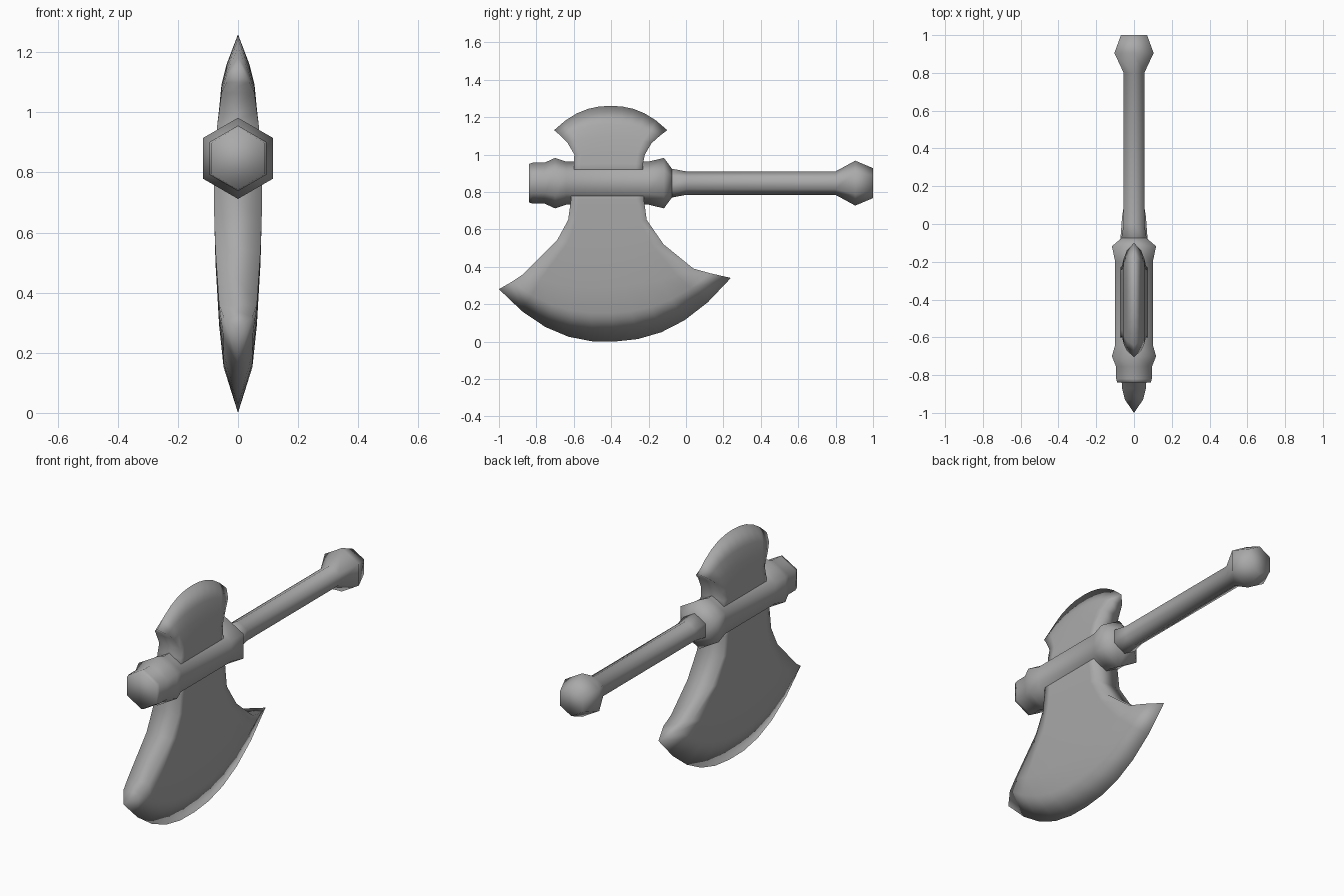
import bpy, bmesh, math

cube = bpy.data.objects.get("Cube")
if cube:
    bpy.data.objects.remove(cube, do_unlink=True)

steel = bpy.data.materials.new("grey steel")
steel.use_nodes = True
grey = (0.4, 0.4, 0.4, 1)
steel.diffuse_color = grey
steel.node_tree.nodes["Principled BSDF"].inputs["Base Color"].default_value = grey

AXIS_Z = 0.847


def finish(bm, name):
    bmesh.ops.remove_doubles(bm, verts=bm.verts, dist=0.0005)
    bmesh.ops.recalc_face_normals(bm, faces=bm.faces)
    for f in bm.faces:
        f.smooth = True
    mesh = bpy.data.meshes.new(name)
    bm.to_mesh(mesh)
    bm.free()
    mesh.materials.append(steel)
    obj = bpy.data.objects.new(name, mesh)
    bpy.context.collection.objects.link(obj)
    return obj


def hex_turned(name, profile):
    """Six-sided bar along y from (y, radius) pairs, corners up and down."""
    bm = bmesh.new()
    rings = []
    for y, r in profile:
        angles = [math.radians(90 + 60 * i) for i in range(6)]
        rings.append([bm.verts.new((r * math.cos(a), y, AXIS_Z + r * math.sin(a)))
                      for a in angles])
    for a, b in zip(rings, rings[1:]):
        for i in range(6):
            j = (i + 1) % 6
            bm.faces.new((a[i], a[j], b[j], b[i]))
    bm.faces.new(rings[0])
    bm.faces.new(rings[-1])
    return finish(bm, name)


def blade(name, rows, columns=10):
    """Rows run from the hub to the cutting edge:
    (front y, front z, back y, back z, bow in z, half thickness)."""
    bm = bmesh.new()
    sides = []
    for side in (-1, 1):
        grid = []
        for y0, z0, y1, z1, bow, half in rows:
            line = []
            for c in range(columns + 1):
                t = c / columns
                z = z0 + (z1 - z0) * t + bow * (1 - abs(2 * t - 1) ** 2.3)
                line.append(bm.verts.new((side * half, y0 + (y1 - y0) * t, z)))
            grid.append(line)
        for a, b in zip(grid, grid[1:]):
            for c in range(columns):
                bm.faces.new((a[c], a[c + 1], b[c + 1], b[c]))
        sides.append(grid)
    # Close the concave front and back sides and the hidden root
    left, right = sides
    last = len(rows) - 1
    for r in range(last):
        for c in (0, columns):
            bm.faces.new((left[r][c], right[r][c], right[r + 1][c], left[r + 1][c]))
    for c in range(columns):
        bm.faces.new((left[0][c], left[0][c + 1], right[0][c + 1], right[0][c]))
    return finish(bm, name)


# Shaft with its pommel
hex_turned("shaft_and_pommel", [
    (-0.12, 0.085), (0.0, 0.063), (0.8, 0.063), (0.905, 0.12), (1.0, 0.08)])

# Hub with two raised collars
hex_turned("hub", [
    (-0.84, 0.103), (-0.82, 0.109), (-0.755, 0.11), (-0.7, 0.135), (-0.64, 0.115),
    (-0.2, 0.115), (-0.118, 0.135), (-0.07, 0.07)])

# Large lower blade
blade("lower_blade", [
    (-0.61, 0.85, -0.23, 0.85, 0, 0.08),
    (-0.615, 0.76, -0.225, 0.76, 0, 0.08),
    (-0.63, 0.65, -0.21, 0.65, 0, 0.079),
    (-0.69, 0.54, -0.12, 0.52, -0.03, 0.075),
    (-0.87, 0.36, 0.04, 0.39, -0.08, 0.063),
    (-0.93, 0.32, 0.13, 0.365, -0.19, 0.048),
    (-1.0, 0.28, 0.24, 0.34, -0.31, 0)])

# Small upper blade
blade("upper_blade", [
    (-0.6, 0.85, -0.23, 0.85, 0, 0.077),
    (-0.6, 0.95, -0.23, 0.95, 0, 0.07),
    (-0.597, 1.0, -0.22, 1.0, 0.01, 0.063),
    (-0.635, 1.065, -0.185, 1.06, 0.03, 0.055),
    (-0.67, 1.1, -0.14, 1.1, 0.06, 0.038),
    (-0.705, 1.13, -0.1, 1.13, 0.13, 0)])
